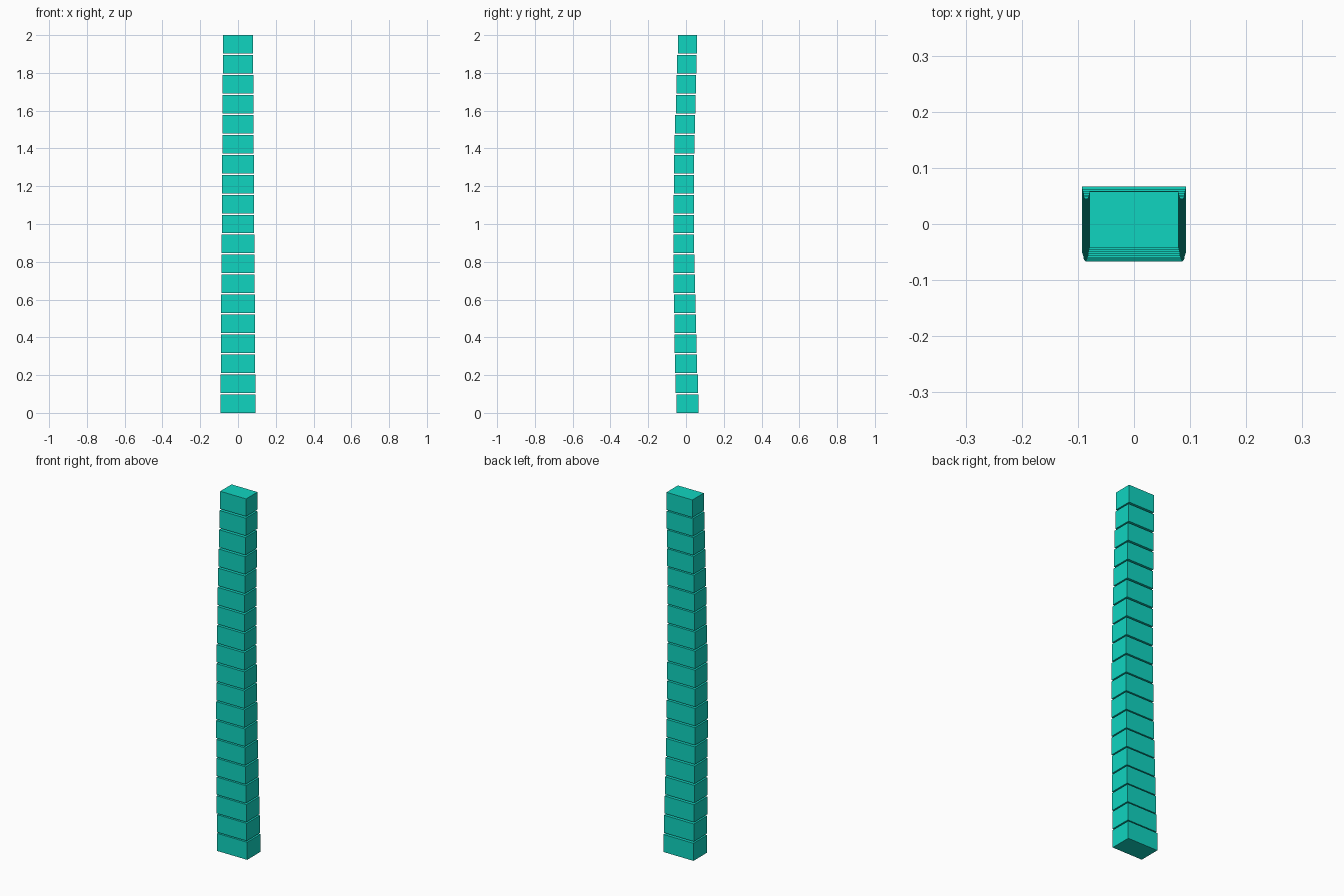
import bpy
import math

if "Cube" in bpy.data.objects:
    bpy.data.objects.remove(bpy.data.objects["Cube"])

COUNT = 19
HEIGHT = 0.0976                      # height of one block
PITCH = (2.0 - HEIGHT) / (COUNT - 1)

mat = bpy.data.materials.new("teal")
mat.diffuse_color = (0.005, 0.66, 0.53, 1)
mat.use_nodes = True
mat.node_tree.nodes["Principled BSDF"].inputs["Base Color"].default_value = mat.diffuse_color


def block(name, size, loc):
    bpy.ops.mesh.primitive_cube_add(size=1, location=loc)
    ob = bpy.context.object
    ob.name = name
    ob.scale = size
    bpy.ops.object.transform_apply(location=False, rotation=False, scale=True)
    ob.data.materials.append(mat)
    return ob


# Stack of separate blocks: tapering upward and bowed gently to the front
for i in range(COUNT):
    t = i / (COUNT - 1)
    width = 0.185 + (0.159 - 0.185) * t
    depth = 0.118 + (0.100 - 0.118) * t
    y = 0.0075 - 0.0195 * math.sin(math.pi * t)
    block(f"stack_block_{i + 1:02d}", (width, depth, HEIGHT),
          (0, y, HEIGHT / 2 + i * PITCH))
